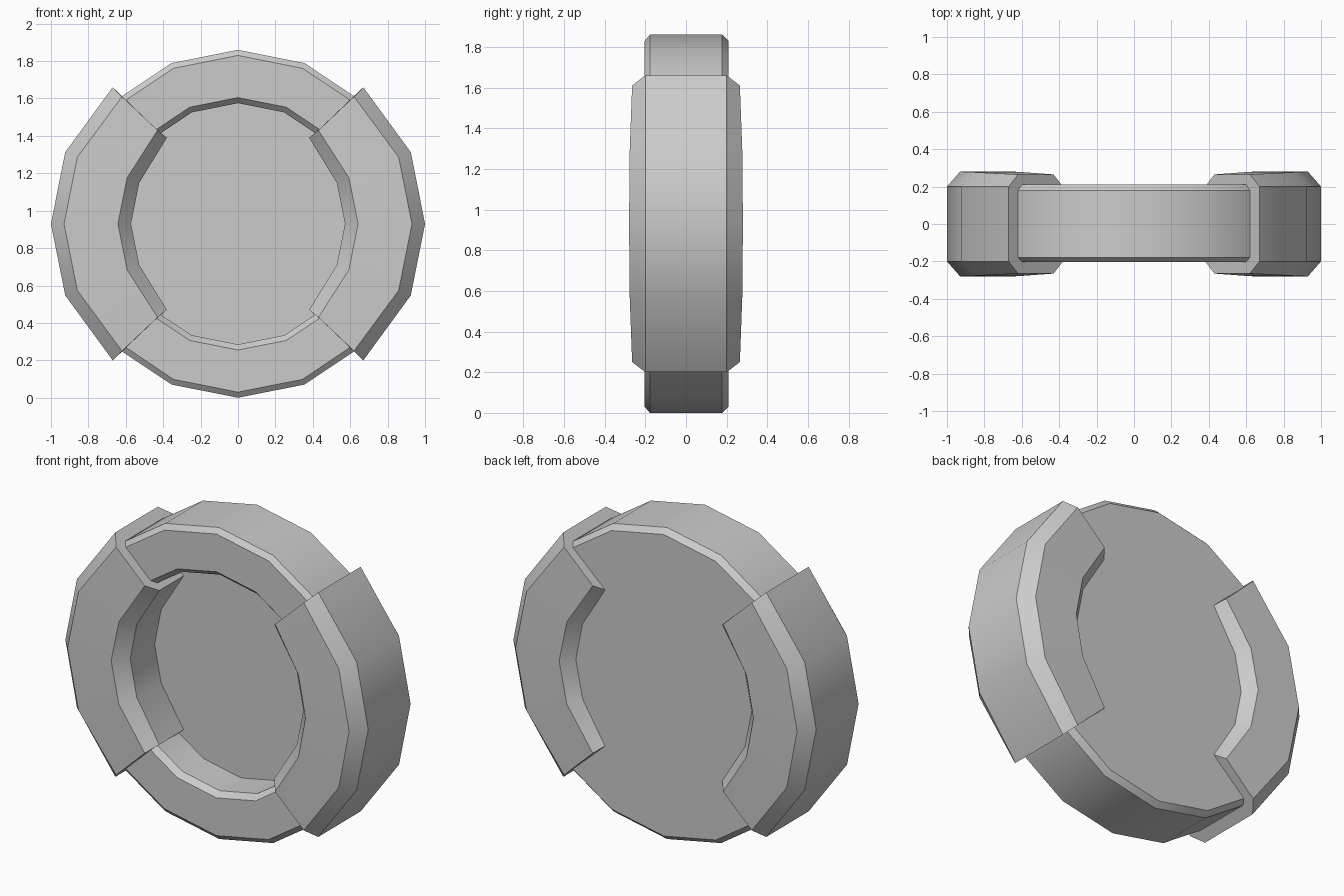
import bpy, bmesh
from math import sin, cos, pi

if "Cube" in bpy.data.objects:
    bpy.data.objects.remove(bpy.data.objects["Cube"])

CZ = 0.93   # height of the wheel centre
SIDES = 16


def make_object(name, bm):
    bmesh.ops.recalc_face_normals(bm, faces=bm.faces)
    me = bpy.data.meshes.new(name)
    bm.to_mesh(me)
    bm.free()
    ob = bpy.data.objects.new(name, me)
    bpy.context.collection.objects.link(ob)
    bpy.ops.object.select_all(action='DESELECT')
    ob.select_set(True)
    bpy.context.view_layer.objects.active = ob
    bpy.ops.object.shade_smooth_by_angle(angle=pi / 6)
    return ob


def bridge(bm, a, b, closed):
    n = len(a)
    for i in range(n if closed else n - 1):
        j = (i + 1) % n
        bm.faces.new((a[i], a[j], b[j], b[i]))


# Dished disc: rim profile (radius, y) from back edge to recess floor, 16 sides
def build_disc():
    profile = [(0.90, 0.21), (0.93, 0.178), (0.93, -0.178), (0.90, -0.203),
               (0.675, -0.203), (0.645, -0.17), (0.645, 0.03)]
    bm = bmesh.new()
    rings = []
    for k in range(SIDES):
        a = 2 * pi * k / SIDES
        rings.append([bm.verts.new((r * cos(a), y, CZ + r * sin(a)))
                      for r, y in profile])
    for k in range(SIDES):
        bridge(bm, rings[k], rings[(k + 1) % SIDES], False)
    bm.faces.new([r[0] for r in rings])
    bm.faces.new([r[-1] for r in rings])
    make_object("dished_disc", bm)


# Side clamp: bevelled section swept along five stations of the rim
def build_clamp(name, side):
    # (x, z) of inner wall, inner bevel, outer bevel, outer wall, then half depth
    end = ([(0.38, 0.46), (0.43, 0.50), (0.62, 0.68), (0.67, 0.73)], 0.265)
    radii = (0.572, 0.642, 0.93, 1.0)
    mid = ([(r * cos(pi / 8), r * sin(pi / 8)) for r in radii], 0.277)
    centre = ([(r, 0) for r in radii], 0.28)
    stations = [(end, -1), (mid, -1), (centre, 1), (mid, 1), (end, 1)]
    bm = bmesh.new()
    loops = []
    for (pts, depth), up in stations:
        ys = (0.2, depth, depth, 0.2)
        front = [(side * x, -y, CZ + up * z) for (x, z), y in zip(pts, ys)]
        back = [(x, -y, z) for x, y, z in reversed(front)]
        loops.append([bm.verts.new(p) for p in front + back])
    for a, b in zip(loops, loops[1:]):
        bridge(bm, a, b, True)
    bm.faces.new(loops[0])
    bm.faces.new(loops[-1])
    make_object(name, bm)


build_disc()
build_clamp("right_clamp", 1)
build_clamp("left_clamp", -1)
